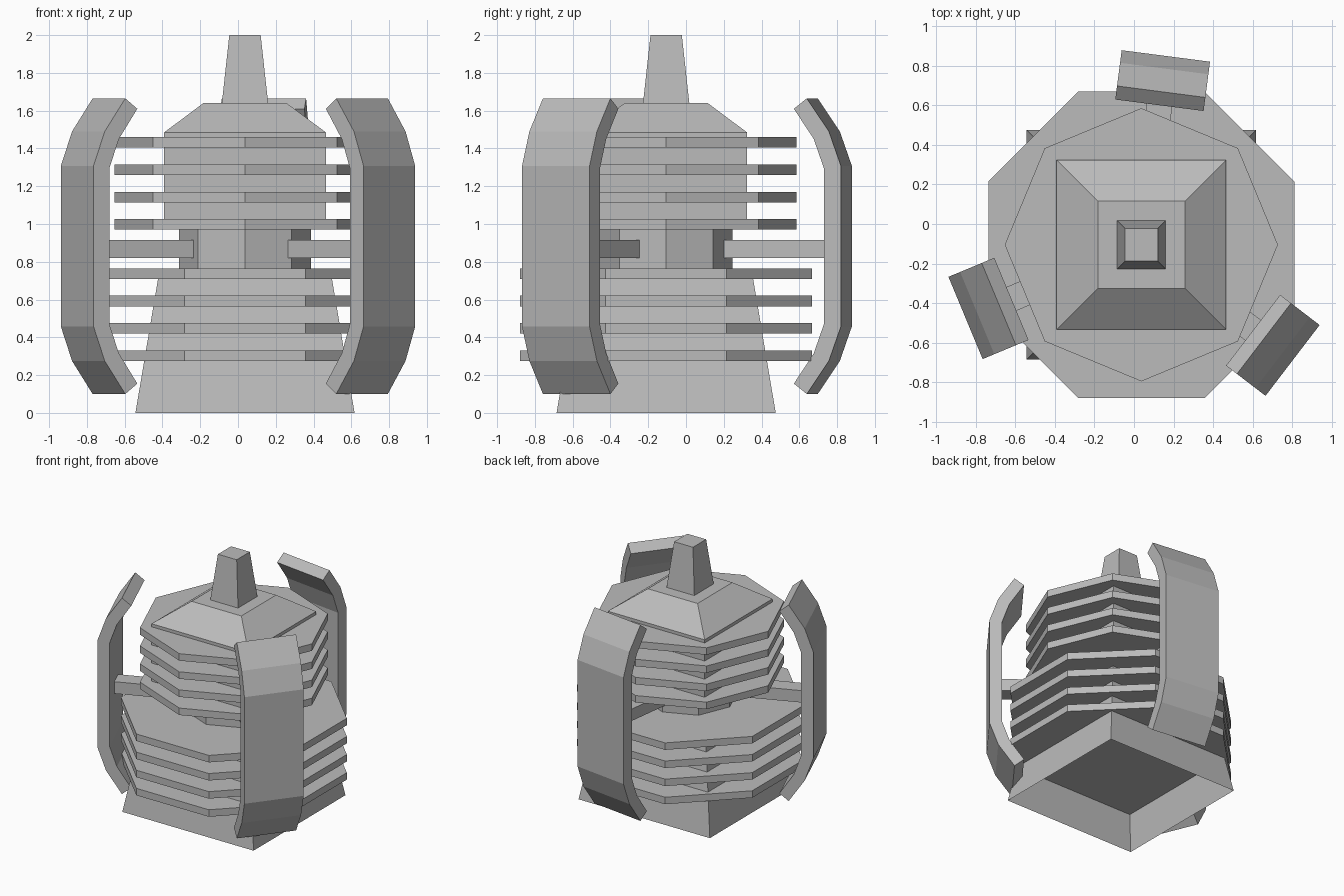
import bpy, bmesh, math
from mathutils import Matrix, Vector

if "Cube" in bpy.data.objects:
    bpy.data.objects.remove(bpy.data.objects["Cube"])

AXIS = Vector((0.037, -0.105, 0))      # vertical axis of the tower

grey = bpy.data.materials.new("plain_grey")
grey.diffuse_color = (0.5, 0.5, 0.5, 1)
grey.use_nodes = True
grey.node_tree.nodes["Principled BSDF"].inputs["Base Color"].default_value = grey.diffuse_color


def finish(name, bm):
    bmesh.ops.recalc_face_normals(bm, faces=bm.faces)
    mesh = bpy.data.meshes.new(name)
    bm.to_mesh(mesh)
    bm.free()
    mesh.materials.append(grey)
    obj = bpy.data.objects.new(name, mesh)
    bpy.context.collection.objects.link(obj)
    return obj


def stack(name, sides, levels, turn, open_bottom=False):
    """Loft of regular polygons; levels are (corner radius, z)."""
    bm = bmesh.new()
    rings = []
    for r, z in levels:
        rings.append([bm.verts.new(AXIS + Vector((
            r * math.cos(turn + 2 * math.pi * i / sides),
            r * math.sin(turn + 2 * math.pi * i / sides), z)))
            for i in range(sides)])
    for a, b in zip(rings, rings[1:]):
        for i in range(sides):
            j = (i + 1) % sides
            bm.faces.new((a[i], a[j], b[j], b[i]))
    bm.faces.new(rings[-1])
    if not open_bottom:
        bm.faces.new(rings[0][::-1])
    return finish(name, bm)


def radial_prism(name, profile, width, angle):
    """Extrude an (r, z) outline sideways, then turn it around the axis."""
    bm = bmesh.new()
    a = [bm.verts.new((r, -width / 2, z)) for r, z in profile]
    b = [bm.verts.new((r, width / 2, z)) for r, z in profile]
    n = len(profile)
    for i in range(n):
        j = (i + 1) % n
        bm.faces.new((a[i], a[j], b[j], b[i]))
    # side caps as a strip of quads between outer and inner edges
    for row in (a, b):
        for i in range(n // 2 - 1):
            bm.faces.new((row[i], row[i + 1], row[n - 2 - i], row[n - 1 - i]))
    bmesh.ops.dissolve_limit(bm, angle_limit=0.01, verts=bm.verts, edges=bm.edges)
    bm.transform(Matrix.Translation(AXIS) @ Matrix.Rotation(angle, 4, 'Z'))
    return finish(name, bm)


SQ = math.sqrt(2)
Q = math.pi / 4

# Tapered square base, open underneath
stack("base", 4, [(0.58 * SQ, 0), (0.452 * SQ, 0.76)], Q, open_bottom=True)

# Octagonal neck between the two halves
stack("neck", 8, [(0.35, 0.74), (0.35, 1.0)], 0)

# Upper body with sloping roof, and the spire
stack("upper_body", 4, [(0.428 * SQ, 0.98), (0.428 * SQ, 1.485),
                        (0.22 * SQ, 1.64)], Q)
stack("spire", 4, [(0.123 * SQ, 1.635), (0.083 * SQ, 2.0)], Q)

# Four wide lower fins and four narrower upper fins
for i in range(4):
    z = 0.275 + 0.1447 * i
    stack(f"lower_fin_{i + 1}", 8, [(0.837, z), (0.837, z + 0.056)], Q / 2)
    z = 0.97 + 0.1447 * i
    stack(f"upper_fin_{i + 1}", 8, [(0.69, z), (0.69, z + 0.056)], 0)

# Bent shield outline, mirrored top to bottom around its middle
MID = 0.8825
outer = [(0.78, 1.665), (0.898, 1.49), (0.962, 1.308)]
inner = [(0.711, 1.61), (0.817, 1.45), (0.872, 1.293)]
flip = lambda pts: [(r, 2 * MID - z) for r, z in reversed(pts)]
shield = outer + flip(outer) + (inner + flip(inner))[::-1]
strut = [(0.25, 0.915), (0.88, 0.915), (0.88, 0.82), (0.25, 0.82)]

# Three shields, each held by a strut
for i in range(3):
    angle = math.radians(82.6 + 120 * i)
    radial_prism(f"shield_{i + 1}", shield, 0.45, angle)
    radial_prism(f"strut_{i + 1}", strut, 0.13, angle)
